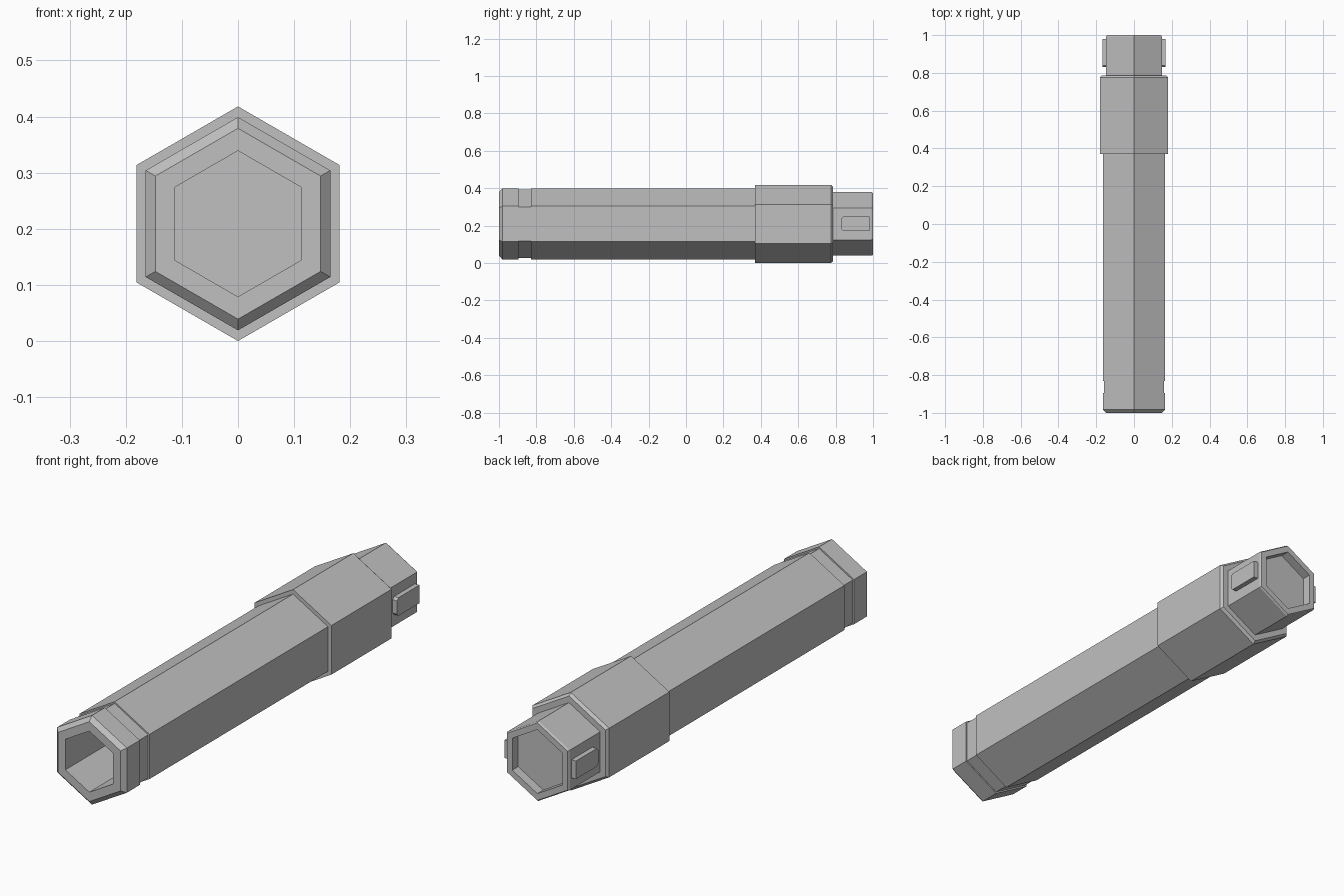
import bpy, bmesh, math

cube = bpy.data.objects.get("Cube")
if cube:
    bpy.data.objects.remove(cube, do_unlink=True)

CENTRE_Z = 0.209

grey = bpy.data.materials.new("plain_grey")
grey.use_nodes = True
GREY = (0.53, 0.53, 0.53, 1)
grey.diffuse_color = GREY
grey.node_tree.nodes["Principled BSDF"].inputs["Base Color"].default_value = GREY


def finish(name, bm):
    bmesh.ops.recalc_face_normals(bm, faces=bm.faces)
    mesh = bpy.data.meshes.new(name)
    bm.to_mesh(mesh)
    bm.free()
    mesh.materials.append(grey)
    obj = bpy.data.objects.new(name, mesh)
    bpy.context.collection.objects.link(obj)
    return obj


def hex_profile(name, profile):
    """Join hexagonal rings given as (y, radius) and cap both ends."""
    bm = bmesh.new()
    rings = []
    for y, r in profile:
        angles = [math.radians(30 + 60 * k) for k in range(6)]
        rings.append([bm.verts.new((r * math.cos(a), y, CENTRE_Z + r * math.sin(a)))
                      for a in angles])
    for a, b in zip(rings, rings[1:]):
        for k in range(6):
            n = (k + 1) % 6
            bm.faces.new((a[k], a[n], b[n], b[k]))
    bm.faces.new(rings[0])
    bm.faces.new(rings[-1])
    return finish(name, bm)


# Hollow shaft: bore, chamfered front rim, shallow groove, long barrel
hex_profile("hollow_shaft", [
    (0.30, 0.13), (-1.0, 0.13), (-1.0, 0.17), (-0.982, 0.19),
    (-0.895, 0.19), (-0.895, 0.183), (-0.83, 0.183), (-0.83, 0.19), (0.40, 0.19)])

# Wide collar with a chamfered back edge
hex_profile("collar", [(0.37, 0.209), (0.775, 0.209), (0.787, 0.198)])

# Narrow back end with a shallow recess
hex_profile("rear_plug", [
    (0.77, 0.17), (0.992, 0.17), (1.0, 0.165), (1.0, 0.136), (0.96, 0.136)])

# Side lugs: plates with two clipped front corners
LUG = [(0.84, 0.172), (0.98, 0.172), (0.98, 0.249), (0.84, 0.249),
       (0.83, 0.239), (0.83, 0.182)]
for side, sx in (("left", 1), ("right", -1)):
    bm = bmesh.new()
    inner, outer = [[bm.verts.new((sx * x, y, z)) for y, z in LUG]
                    for x in (0.14, 0.168)]
    bm.faces.new(inner)
    bm.faces.new(outer)
    for k in range(len(LUG)):
        n = (k + 1) % len(LUG)
        bm.faces.new((inner[k], inner[n], outer[n], outer[k]))
    finish(side + "_lug", bm)
